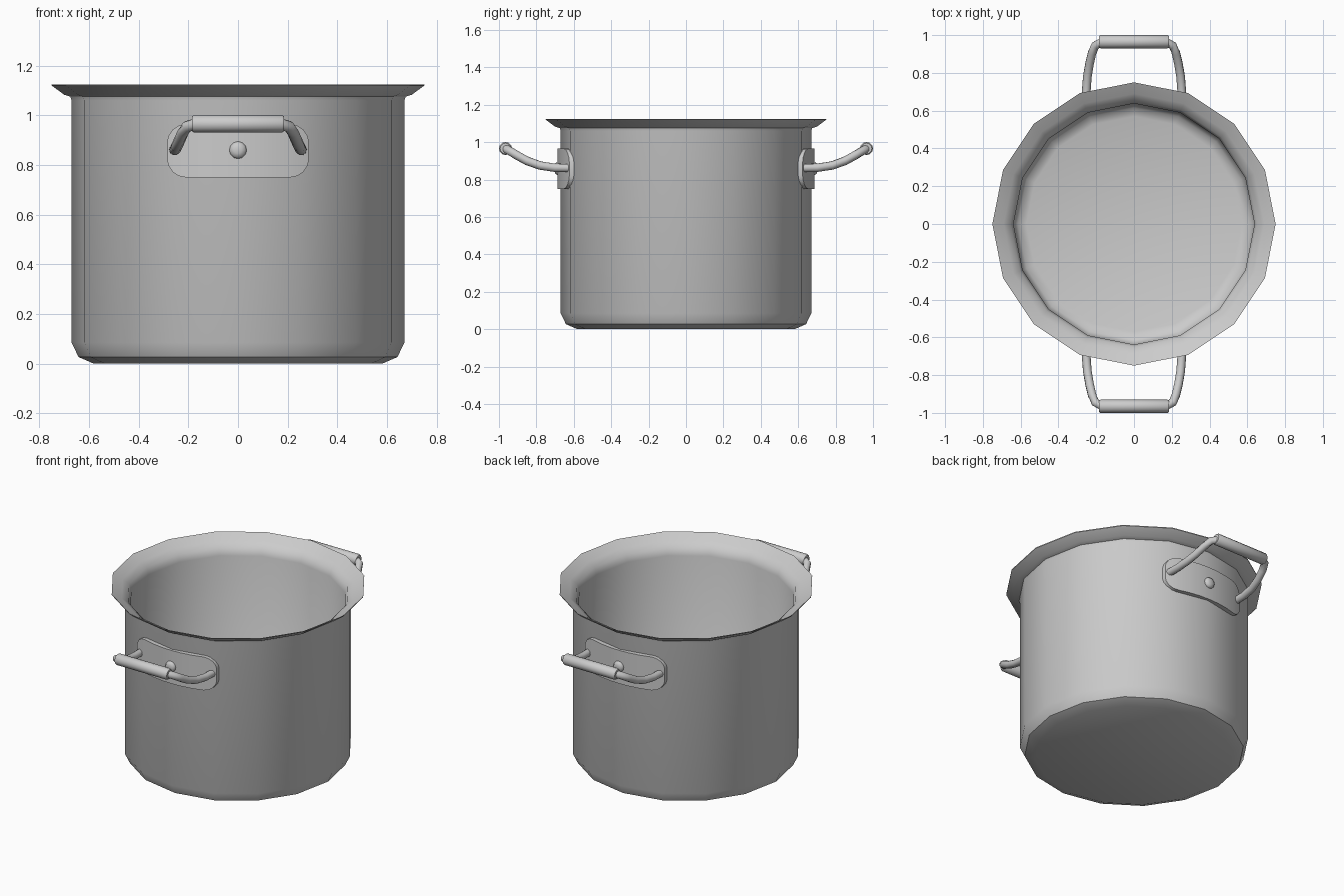
import bpy, bmesh, math
from mathutils import Vector, Matrix

if "Cube" in bpy.data.objects:
    bpy.data.objects.remove(bpy.data.objects["Cube"])

steel = bpy.data.materials.new("brushed_steel")
steel.diffuse_color = (0.6, 0.6, 0.6, 1)
steel.use_nodes = True
steel.node_tree.nodes["Principled BSDF"].inputs["Base Color"].default_value = steel.diffuse_color


def finish(name, bm, angle=40, matrix=None):
    """Turn a bmesh into a smooth-shaded object."""
    if matrix:
        bm.transform(matrix)
    bmesh.ops.recalc_face_normals(bm, faces=bm.faces)
    me = bpy.data.meshes.new(name)
    bm.to_mesh(me)
    bm.free()
    ob = bpy.data.objects.new(name, me)
    bpy.context.collection.objects.link(ob)
    me.materials.append(steel)
    bpy.ops.object.select_all(action='DESELECT')
    ob.select_set(True)
    bpy.context.view_layer.objects.active = ob
    bpy.ops.object.shade_smooth_by_angle(angle=math.radians(angle))
    return ob


def skin(rings, closed_ends=True):
    """Bridge equal rings of points with quads."""
    bm = bmesh.new()
    vs = [[bm.verts.new(p) for p in r] for r in rings]
    n = len(vs[0])
    for a, b in zip(vs, vs[1:]):
        for i in range(n):
            j = (i + 1) % n
            bm.faces.new((a[i], a[j], b[j], b[i]))
    if closed_ends:
        bm.faces.new(vs[0])
        bm.faces.new(vs[-1])
    return bm


def lathe(profile, sides):
    return skin([[(r * math.cos(2 * math.pi * i / sides),
                   r * math.sin(2 * math.pi * i / sides), z)
                  for i in range(sides)] for r, z in profile])


def tube(path, radius, sides=10):
    """Round bar swept along a path of points."""
    pts = [Vector(p) for p in path]
    rings = []
    for k, p in enumerate(pts):
        t = (pts[min(k + 1, len(pts) - 1)] - pts[max(k - 1, 0)]).normalized()
        u = t.cross(Vector((0, 0.5, -1))).normalized()
        v = t.cross(u)
        rings.append([p + radius * (math.cos(2 * math.pi * i / sides) * u
                                    + math.sin(2 * math.pi * i / sides) * v)
                      for i in range(sides)])
    return skin(rings)


# Pot: chamfered base, straight wall, flared rim, hollow inside
finish("pot_body", lathe([
    (0.58, 0.0), (0.642, 0.027), (0.67, 0.085), (0.67, 1.06), (0.675, 1.075),
    (0.70, 1.083), (0.75, 1.12), (0.75, 1.125), (0.69, 1.092), (0.652, 1.065),
    (0.638, 1.02), (0.638, 0.08), (0.615, 0.045), (0.57, 0.03)], 16))


def bracket():
    """Rounded plate wrapped around the pot wall."""
    w, z0, z1, r = 0.285, 0.75, 0.965, 0.075
    arc = [w - r + r * math.sin(math.radians(a)) for a in (0, 22, 45, 67, 85)]
    xs = [-x for x in reversed(arc)] + [-0.14, -0.07, 0, 0.07, 0.14] + arc
    rings = []
    for x in xs:
        d = max(0, abs(x) - (w - r))
        cut = r - math.sqrt(r * r - d * d)
        out, back = (-math.sqrt(q * q - x * x) for q in (0.686, 0.655))
        rings.append([(x, out, z0 + cut), (x, out, z1 - cut),
                      (x, back, z1 - cut), (x, back, z0 + cut)])
    return skin(rings)


# Handles, front and back
side_path = [(0.255, -0.61, 0.862), (0.253, -0.70, 0.863), (0.247, -0.78, 0.875),
             (0.235, -0.85, 0.90), (0.222, -0.905, 0.93), (0.205, -0.945, 0.955),
             (0.165, -0.965, 0.966)]
for label, turn in (("front", 0), ("back", math.pi)):
    m = Matrix.Rotation(turn, 4, 'Z')
    finish(label + "_bracket", bracket(), 40, m)
    for side, s in (("right", 1), ("left", -1)):
        finish(f"{label}_{side}_handle_arm",
               tube([(s * x, y, z) for x, y, z in side_path], 0.023), 50, m)
    # grip sleeve with slightly rounded ends
    grip = lathe([(0.029, -0.186), (0.035, -0.178), (0.035, 0.178), (0.029, 0.186)], 12)
    grip.transform(Matrix.Translation((0, -0.965, 0.966)) @ Matrix.Rotation(math.pi / 2, 4, 'Y'))
    finish(label + "_grip", grip, 50, m)
    # domed rivet in the bracket
    rivet = lathe([(0.035, 0), (0.035, 0.028), (0.029, 0.038), (0.014, 0.044)], 12)
    rivet.transform(Matrix.Translation((0, -0.66, 0.86)) @ Matrix.Rotation(math.pi / 2, 4, 'X'))
    finish(label + "_rivet", rivet, 50, m)
